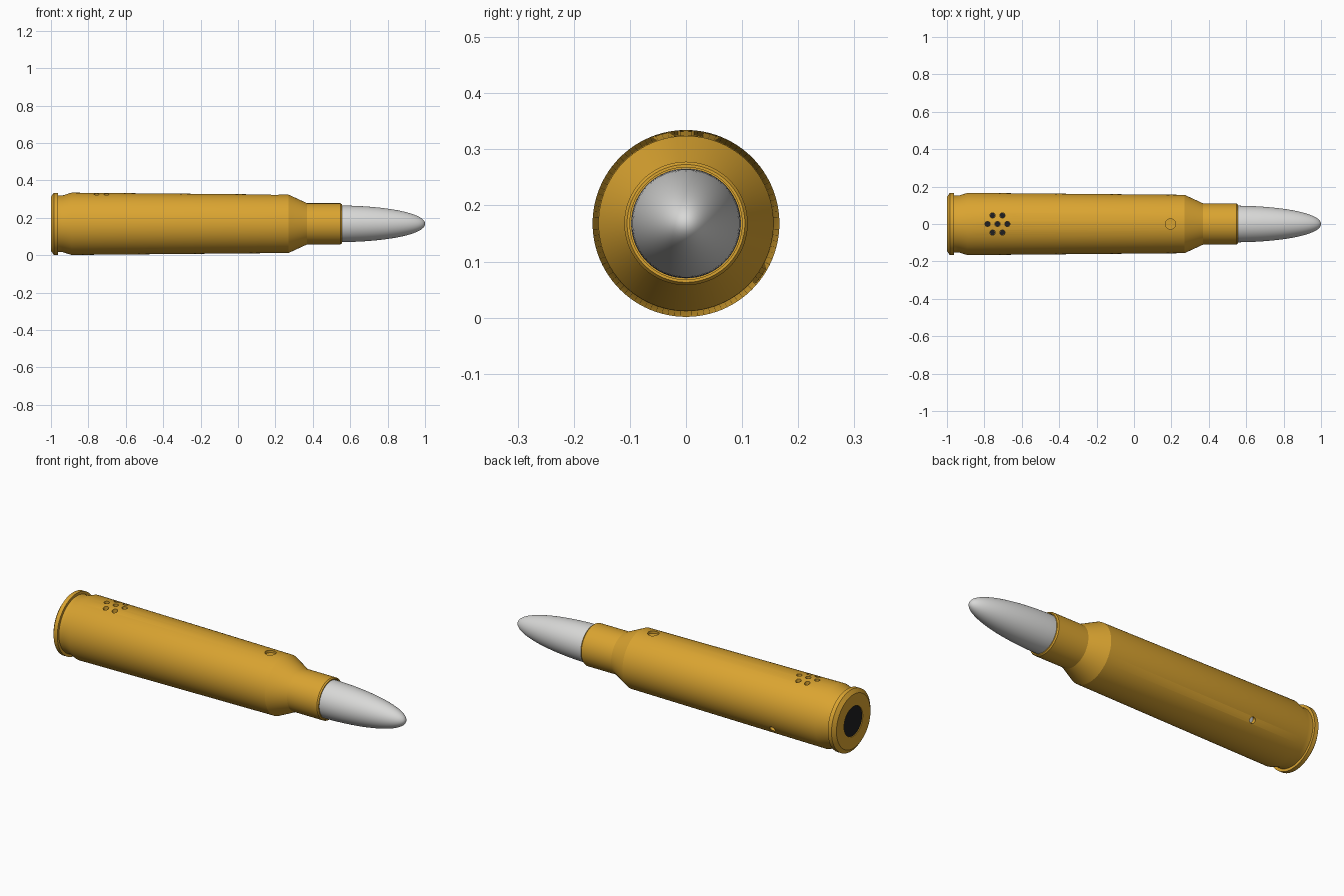
import bpy, math
from mathutils import Vector, Matrix

if "Cube" in bpy.data.objects:
    bpy.data.objects.remove(bpy.data.objects["Cube"])

CZ = 0.168  # height of the long axis
N = 96


def mat(name, c):
    m = bpy.data.materials.new(name)
    m.diffuse_color = (*c, 1)
    m.use_nodes = True
    m.node_tree.nodes["Principled BSDF"].inputs["Base Color"].default_value = m.diffuse_color
    return m


GOLD = mat("brass gold", (0.70, 0.37, 0.03))
SILVER = mat("silver", (0.69, 0.69, 0.68))
BLACK = mat("black", (0.013, 0.013, 0.015))


def lathe(name, profile, material):
    """Revolve (x, radius) points round the long axis; radius 0 closes an end."""
    verts, faces, rings = [], [], []
    for x, r in profile:
        if r == 0:
            rings.append([len(verts)] * N)
            verts.append((x, 0, CZ))
        else:
            rings.append(list(range(len(verts), len(verts) + N)))
            for i in range(N):
                a = 2 * math.pi * i / N
                verts.append((x, r * math.cos(a), CZ + r * math.sin(a)))
    for a, b in zip(rings, rings[1:]):
        for i in range(N):
            j = (i + 1) % N
            f = list(dict.fromkeys((a[i], b[i], b[j], a[j])))
            if len(f) > 2:
                faces.append(f[::-1])
    me = bpy.data.meshes.new(name)
    me.from_pydata(verts, [], faces)
    me.materials.append(material)
    ob = bpy.data.objects.new(name, me)
    bpy.context.collection.objects.link(ob)
    return ob


def smooth(ob):
    bpy.ops.object.select_all(action='DESELECT')
    ob.select_set(True)
    bpy.context.view_layer.objects.active = ob
    bpy.ops.object.shade_smooth_by_angle(angle=math.radians(20))


def rod(name, pos, direction, r, depth, material, sides=24):
    rot = Vector(direction).to_track_quat('Z', 'Y').to_euler()
    bpy.ops.mesh.primitive_cylinder_add(vertices=sides, radius=r, depth=depth,
                                        location=pos, rotation=rot)
    ob = bpy.context.object
    ob.name = name
    ob.data.materials.append(material)
    return ob


# Casing with rim, groove, tapered body, shoulder and neck
case = lathe("casing", [
    (-0.985, 0), (-0.985, 0.08), (-1.0, 0.08), (-1.0, 0.145), (-0.985, 0.166),
    (-0.963, 0.166), (-0.963, 0.152), (-0.937, 0.152), (-0.89, 0.1665),
    (0.27, 0.156), (0.37, 0.11), (0.548, 0.11), (0.555, 0.105),
    (0.555, 0.1), (0.53, 0.1), (0.53, 0)], GOLD)

# Holes: (x, y, angle round the axis, radius, depth, floor material)
holes = [(-0.73, 0.0, 90, 0.014, 0.03, BLACK)]
for k in range(6):
    a = math.radians(60 * k)
    holes.append((-0.73 + 0.053 * math.cos(a), 0.053 * math.sin(a), 90, 0.014, 0.03, BLACK))
holes.append((0.195, 0.0, 90, 0.028, 0.014, None))
holes.append((-0.61, 0.0, -35, 0.016, 0.025, SILVER))

for x, y, ang, r, depth, floor in holes:
    a = math.radians(ang)
    d = Vector((0, math.cos(a), math.sin(a)))
    rad = 0.1665 - (x + 0.89) / 1.16 * 0.0105
    surf = math.sqrt(rad * rad - y * y)
    base = Vector((x, y, CZ)) + d * (surf - depth)
    cut = rod("hole_cutter", base + d * 0.05, d, r, 0.1, GOLD)
    mod = case.modifiers.new("hole", 'BOOLEAN')
    mod.operation = 'DIFFERENCE'
    mod.solver = 'EXACT'
    mod.object = cut
    bpy.context.view_layer.objects.active = case
    bpy.ops.object.modifier_apply(modifier=mod.name)
    bpy.data.objects.remove(cut, do_unlink=True)
    if floor:
        rod("hole_floor", base + d * 0.002, d, r * 0.97, 0.004, floor)
smooth(case)

# Pointed tip: half ellipse seated in the neck
tip = [(0.53, 0), (0.53, 0.097)]
for i in range(1, 24):
    t = math.pi / 2 * i / 24
    tip.append((0.53 + 0.47 * math.sin(t), 0.098 * math.cos(t) ** 0.95))
tip.append((1.0, 0))
smooth(lathe("tip", tip, SILVER))

# Dark disc in the base
smooth(lathe("base_disc", [(-0.996, 0), (-0.996, 0.079), (-0.984, 0.079), (-0.984, 0)], BLACK))
